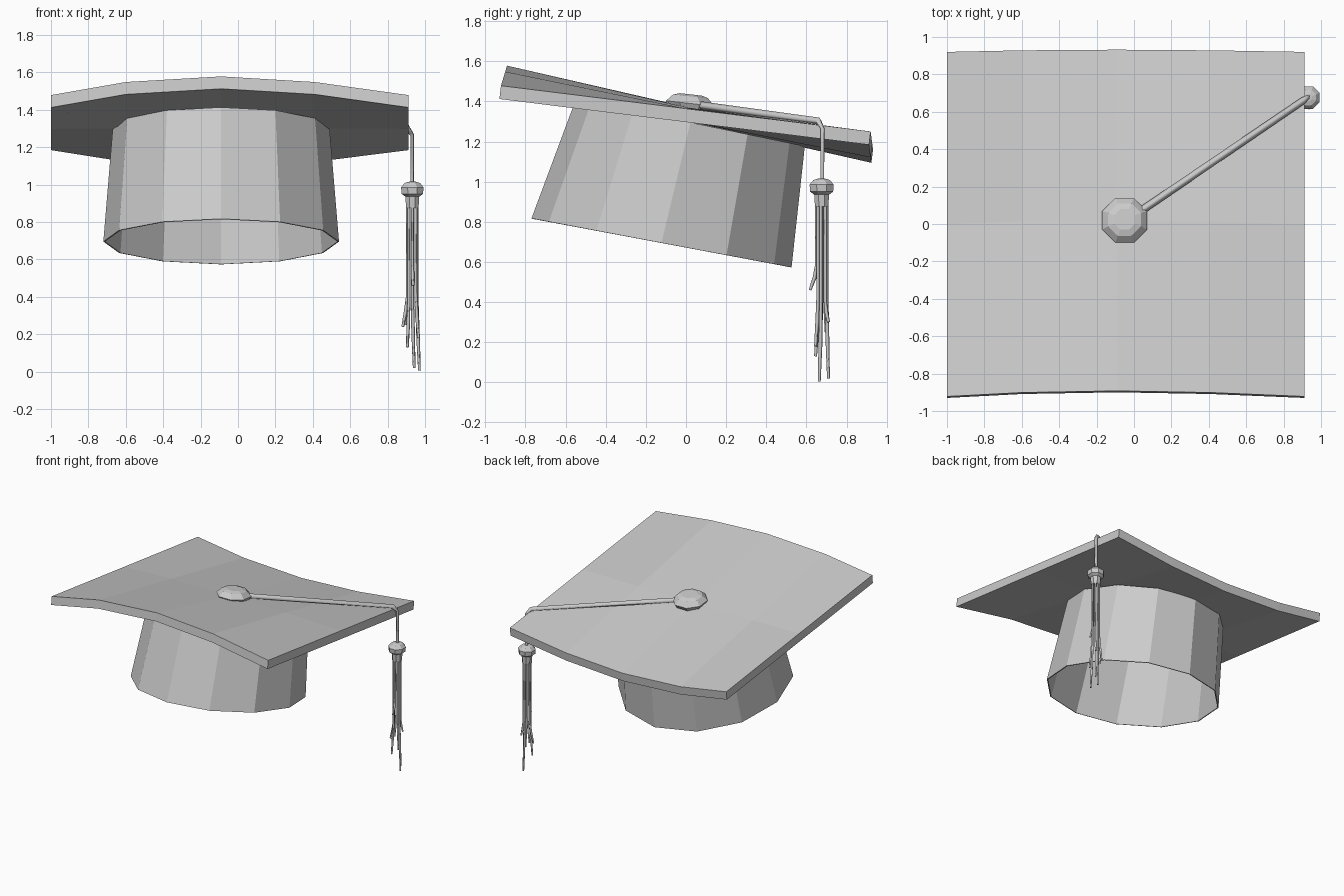
import bpy
from math import sin, cos, pi, atan2
from mathutils import Matrix, Vector

if "Cube" in bpy.data.objects:
    bpy.data.objects.remove(bpy.data.objects["Cube"])


def make_object(name, verts, faces):
    mesh = bpy.data.meshes.new(name)
    mesh.from_pydata(verts, [], faces)
    mesh.update()
    obj = bpy.data.objects.new(name, mesh)
    bpy.context.collection.objects.link(obj)
    return obj


def lathe(name, profile, sides, place, phase=0.0):
    """Closed turned solid from (radius, height) pairs, bottom to top."""
    verts = [place @ Vector((r * cos(2 * pi * i / sides + phase),
                             r * sin(2 * pi * i / sides + phase), z))
             for r, z in profile for i in range(sides)]
    faces = [(k * sides + i, k * sides + (i + 1) % sides,
              (k + 1) * sides + (i + 1) % sides, (k + 1) * sides + i)
             for k in range(len(profile) - 1) for i in range(sides)]
    faces.append(tuple(reversed(range(sides))))
    faces.append(tuple((len(profile) - 1) * sides + i for i in range(sides)))
    return make_object(name, verts, faces)


def cord(name, points, radii, depth):
    """Four-sided cord along a polyline, turned into a mesh."""
    curve = bpy.data.curves.new(name, 'CURVE')
    curve.dimensions = '3D'
    curve.bevel_depth = depth
    curve.bevel_resolution = 0
    curve.use_fill_caps = True
    spline = curve.splines.new('POLY')
    spline.points.add(len(points) - 1)
    for p, co, r in zip(spline.points, points, radii):
        p.co = (*co, 1)
        p.radius = r
    obj = bpy.data.objects.new(name, curve)
    bpy.context.collection.objects.link(obj)
    bpy.ops.object.select_all(action='DESELECT')
    obj.select_set(True)
    bpy.context.view_layer.objects.active = obj
    bpy.ops.object.convert(target='MESH')
    return obj


# Board: front edge bows up, back edge bows down, side edges straight
columns = [(-1.0, 0.0), (-0.6, 0.7), (-0.09, 1.0), (0.41, 0.7), (0.912, 0.0)]
rows = 3
verts = []
for layer in (0, 1):
    for j in range(rows):
        t = j / (rows - 1)
        for x, bow in columns:
            front = Vector((x, -0.922 + 0.03 * bow, 1.478 + 0.1 * bow))
            back = Vector((x, 0.92 + 0.012 * bow, 1.25 - 0.09 * bow))
            p = front.lerp(back, t)
            verts.append(p + Vector((0, -0.008, -0.066)) * layer)
n = len(columns)
m = n * rows
faces = []
for j in range(rows - 1):
    for i in range(n - 1):
        a = j * n + i
        faces.append((a, a + 1, a + n + 1, a + n))
        faces.append((m + a, m + a + n, m + a + n + 1, m + a + 1))
rim = (list(range(n)) + [n * j + n - 1 for j in range(1, rows)]
       + [m - 2 - i for i in range(n - 1)] + [n * j for j in range(rows - 2, 0, -1)])
for a, b in zip(rim, rim[1:] + rim[:1]):
    faces.append((b, a, m + a, m + b))
make_object("board", verts, faces)

# Skull cap: open twelve-sided tapered tube with tilted rims
rings = [(-0.122, 0.63, 0.648, 0.695, 0.122), (0.022, 0.58, 0.57, 1.295, 0.118)]
verts = [(-0.09 + rx * sin(pi * i / 6), cy - ry * cos(pi * i / 6), cz + dz * cos(pi * i / 6))
         for cy, rx, ry, cz, dz in rings for i in range(12)]
faces = [(i, (i + 1) % 12, 12 + (i + 1) % 12, 12 + i) for i in range(12)]
cap = make_object("skull_cap", verts, faces)
shell = cap.modifiers.new("thin_shell", 'SOLIDIFY')
shell.thickness = 0.008

# Button, tilted with the board
tilt = Matrix.Translation((-0.05, 0.018, 1.375)) @ Matrix.Rotation(atan2(-0.18, 1.6), 4, 'X')
lathe("button", [(0.11, -0.02), (0.13, 0.015), (0.095, 0.05), (0.06, 0.06)], 8, tilt, pi / 8)

# Tassel cord, from the button over the edge and down
tx, ty = 0.932, 0.68
cord("tassel_cord",
     [(0.0, 0.045, 1.383), (0.905, 0.66, 1.302), (tx, ty, 1.265), (tx, ty, 1.0)],
     [1.0, 0.9, 0.55, 0.5], 0.021)

# Tassel knot
lathe("tassel_knot",
      [(0.036, 0.875), (0.04, 0.935), (0.062, 0.95), (0.065, 0.985), (0.045, 1.008), (0.02, 1.015)],
      8, Matrix.Translation((tx, ty - 0.004, 0)), pi / 8)

# Tassel strands: straight down, then splaying at the tips (dx, dy, bend z, end z)
tips = [(0.012, -0.008, 0.36, 0.005), (0.008, 0.016, 0.40, 0.30),
        (0.01, 0.008, 0.42, 0.02), (-0.02, 0.004, 0.45, 0.25),
        (-0.025, -0.01, 0.40, 0.24), (-0.008, -0.012, 0.38, 0.13),
        (0.004, -0.032, 0.58, 0.46), (0.015, -0.012, 0.42, 0.18)]
for i, (dx, dy, bend, end) in enumerate(tips):
    a = 2 * pi * i / len(tips)
    x, y = tx + 0.026 * cos(a), ty - 0.004 + 0.026 * sin(a)
    if i == 0:
        y -= 0.004
    cord("tassel_strand_%d" % (i + 1),
         [(x, y, 0.89), (x, y, bend), (x + dx * 0.4, y + dy * 0.3, (bend + end) / 2),
          (x + dx, y + dy, end)],
         [1, 1, 1.2, 0.9], 0.008)
